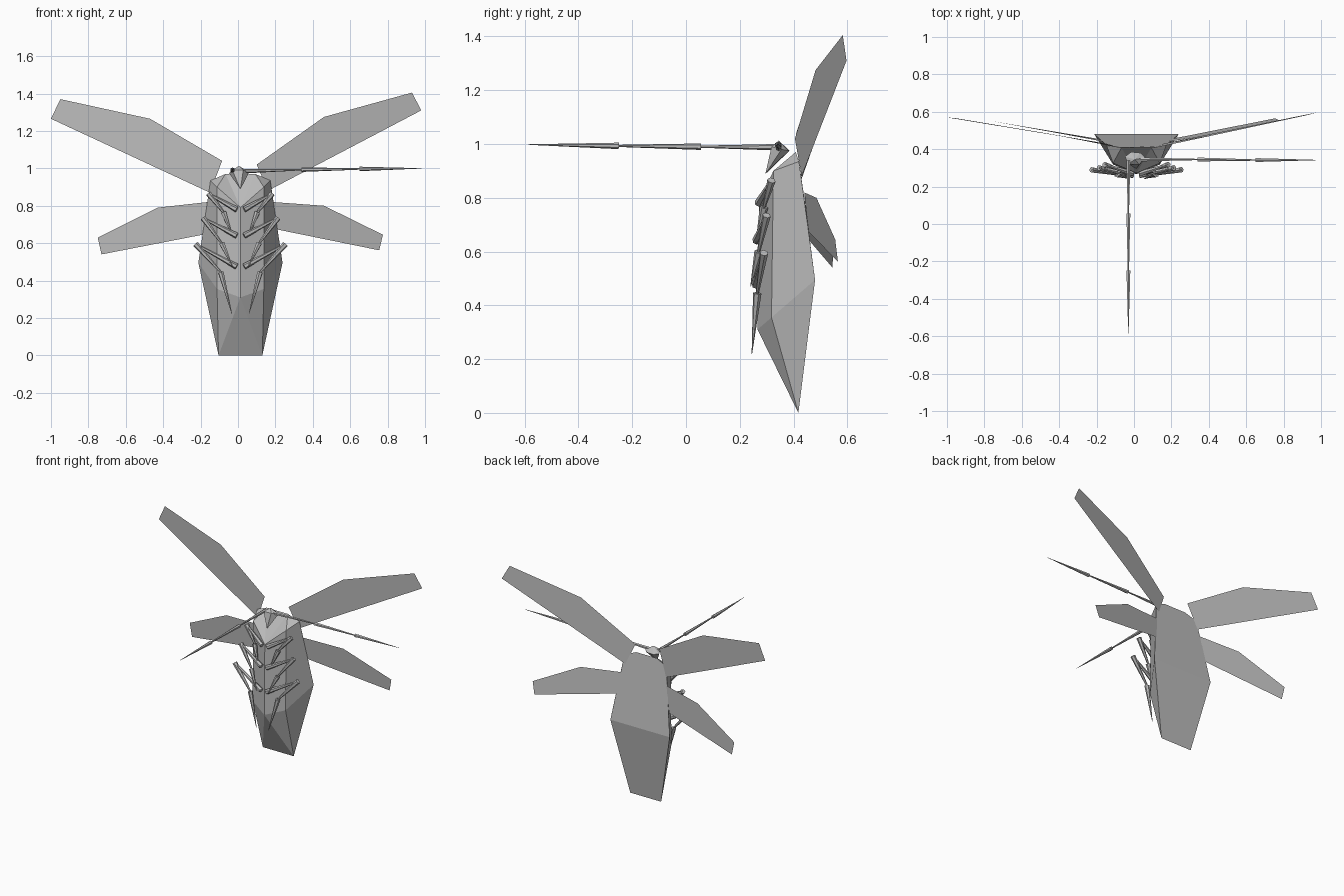
import bpy, bmesh
from mathutils import Vector

cube = bpy.data.objects.get("Cube")
if cube:
    bpy.data.objects.remove(cube)

grey = bpy.data.materials.new("plain grey")
grey.use_nodes = True
grey.diffuse_color = (0.5, 0.5, 0.5, 1)
grey.node_tree.nodes["Principled BSDF"].inputs["Base Color"].default_value = (0.5, 0.5, 0.5, 1)

CX = 0.013  # middle of the body


def finish(name, bm, solid=True):
    if solid:
        bmesh.ops.recalc_face_normals(bm, faces=bm.faces)
    mesh = bpy.data.meshes.new(name)
    bm.to_mesh(mesh)
    bm.free()
    mesh.materials.append(grey)
    obj = bpy.data.objects.new(name, mesh)
    bpy.context.collection.objects.link(obj)
    return obj


def tapered_chain(name, joints, wide, narrow, sides=6, point_tip=True):
    """Tapered segments, each wide at its inner end."""
    bm = bmesh.new()
    pts = [Vector(p) for p in joints]
    for i, (a, b) in enumerate(zip(pts, pts[1:])):
        turn = (b - a).to_track_quat('Z', 'Y').to_matrix().to_4x4()
        turn.translation = (a + b) / 2
        last = point_tip and i == len(pts) - 2
        bmesh.ops.create_cone(bm, cap_ends=True, segments=sides, radius1=wide,
                              radius2=0.001 if last else narrow,
                              depth=(b - a).length, matrix=turn)
    finish(name, bm)


# Body: half outlines joined across the middle
back_half = [(0.08, 0.408, 0.97), (0.16, 0.42, 0.935), (0.18, 0.44, 0.8),
             (0.225, 0.48, 0.495), (0.117, 0.418, 0)]
ridge_half = [(0.125, 0.325, 0.9), (0.125, 0.318, 0.355)]
bm = bmesh.new()


def pair(p):
    return [bm.verts.new((CX + s * p[0], p[1], p[2])) for s in (1, -1)]


top, shoulder, waist, wide, tail = [pair(p) for p in back_half]
ridge_top, ridge_low = [pair(p) for p in ridge_half]
chin = bm.verts.new((CX, 0.272, 0.79))
belly = bm.verts.new((CX, 0.266, 0.31))
for s in (0, 1):
    for loop in ([chin, ridge_top[s], ridge_low[s], belly],
                 [ridge_top[s], shoulder[s], waist[s], wide[s], ridge_low[s]],
                 [ridge_low[s], wide[s], tail[s]],
                 [belly, ridge_low[s], tail[s]],
                 [ridge_top[s], shoulder[s], top[s]],
                 [chin, ridge_top[s], top[s]]):
        bm.faces.new(loop)
bm.faces.new([chin, top[0], top[1]])
bm.faces.new([belly, tail[0], tail[1]])
bm.faces.new([wide[0], tail[0], tail[1], wide[1]])
bm.faces.new([top[0], shoulder[0], waist[0], wide[0], wide[1], waist[1], shoulder[1], top[1]])
finish("body", bm)

# Head: six-sided rim with a long beak below and a low crown
bm = bmesh.new()
rim = [bm.verts.new(p) for p in ((-0.048, 0.36, 0.975), (-0.015, 0.385, 0.975), (0.035, 0.38, 0.975),
                                 (0.06, 0.355, 0.98), (0.028, 0.318, 0.99), (-0.03, 0.32, 0.99))]
beak = bm.verts.new((CX, 0.295, 0.888))
crown = bm.verts.new((0.005, 0.345, 1.013))
for a, b in zip(rim, rim[1:] + rim[:1]):
    bm.faces.new((a, b, beak))
    bm.faces.new((a, b, crown))
finish("head", bm)

# Wings: thin flat sheets
wings = {
    "left_upper_wing": [(0.1, 0.405, 1.02), (0.46, 0.482, 1.275), (0.93, 0.583, 1.405),
                        (0.98, 0.597, 1.31), (0.16, 0.43, 0.88)],
    "right_upper_wing": [(-0.085, 0.41, 1.04), (-0.47, 0.485, 1.265), (-0.95, 0.565, 1.37),
                         (-1.0, 0.57, 1.265), (-0.15, 0.43, 0.87)],
    "left_lower_wing": [(0.185, 0.44, 0.82), (0.46, 0.485, 0.8), (0.775, 0.555, 0.645),
                        (0.755, 0.565, 0.562), (0.2, 0.455, 0.675)],
    "right_lower_wing": [(-0.16, 0.44, 0.82), (-0.43, 0.49, 0.79), (-0.75, 0.548, 0.63),
                         (-0.73, 0.545, 0.54), (-0.19, 0.455, 0.645)],
}
for name, outline in wings.items():
    bm = bmesh.new()
    bm.faces.new([bm.verts.new(p) for p in outline])
    finish(name, bm, solid=False)

# Antennae: one to the side, one to the front
tapered_chain("left_antenna", [(0.03, 0.345, 0.985), (0.34, 0.345, 0.993),
                               (0.65, 0.342, 0.997), (0.98, 0.342, 1.0)], 0.012, 0.004)
tapered_chain("right_antenna", [(-0.03, 0.34, 0.988), (-0.03, 0.055, 0.99),
                                (-0.03, -0.25, 0.993), (-0.03, -0.585, 0.998)], 0.012, 0.004)

# Legs: hip, knee, ankle and tip for each pair
legs = {
    "front": [(0.02, 0.27, 0.78), (0.17, 0.318, 0.865), (0.09, 0.29, 0.765), (0.04, 0.26, 0.63)],
    "middle": [(0.02, 0.262, 0.64), (0.2, 0.3, 0.735), (0.1, 0.27, 0.6), (0.04, 0.24, 0.47)],
    "rear": [(0.02, 0.26, 0.475), (0.24, 0.29, 0.595), (0.105, 0.265, 0.445), (0.045, 0.245, 0.22)],
}
for row, joints in legs.items():
    for side, s in (("left", 1), ("right", -1)):
        tapered_chain(f"{side}_{row}_leg", [(CX + s * x, y, z) for x, y, z in joints], 0.016, 0.006)
